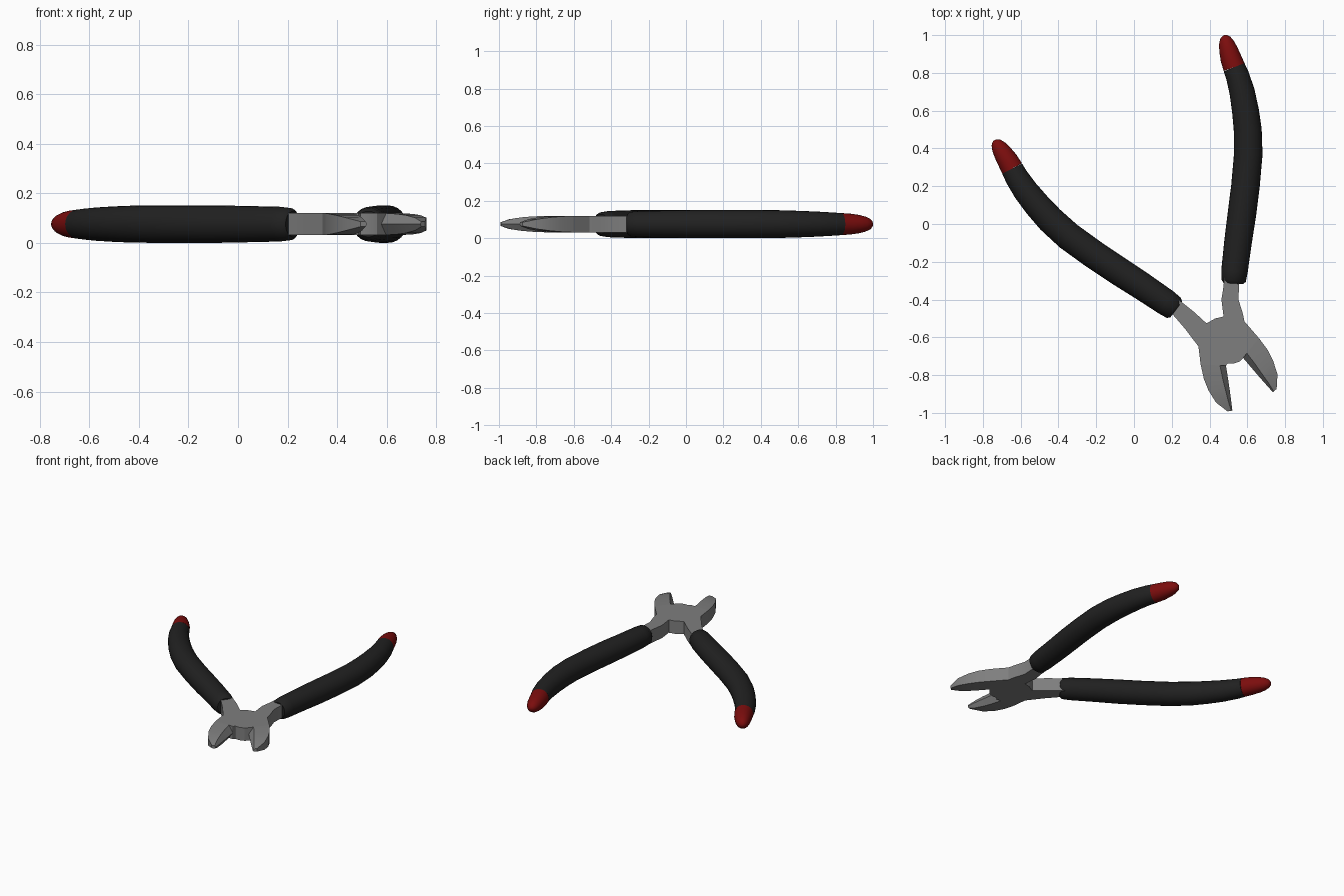
import bpy, bmesh, math
from mathutils import Vector

if "Cube" in bpy.data.objects:
    bpy.data.objects.remove(bpy.data.objects["Cube"])

ZC = 0.0755                                  # mid height of the whole tool
PIVOT = Vector((0.48, -0.615))
AXIS = Vector((-0.4155, 0.9096)).normalized()  # symmetry line of the open tool


def mat(name, rgb):
    m = bpy.data.materials.new(name)
    m.diffuse_color = (*rgb, 1)
    m.use_nodes = True
    m.node_tree.nodes["Principled BSDF"].inputs["Base Color"].default_value = m.diffuse_color
    return m


STEEL = mat("steel grey", (0.21, 0.21, 0.21))
BLACK = mat("grip black", (0.015, 0.015, 0.015))
RED = mat("tip red", (0.2, 0.004, 0.004))


def place(x, y, flip):
    """Reflect a plan point across the symmetry line when flip is set."""
    p = Vector((x, y))
    if flip:
        v = p - PIVOT
        p = PIVOT + 2 * v.dot(AXIS) * AXIS - v
    return p


def finish(name, bm, material, angle=30):
    bmesh.ops.recalc_face_normals(bm, faces=bm.faces)
    me = bpy.data.meshes.new(name)
    bm.to_mesh(me)
    bm.free()
    ob = bpy.data.objects.new(name, me)
    bpy.context.collection.objects.link(ob)
    me.materials.append(material)
    bpy.ops.object.select_all(action='DESELECT')
    ob.select_set(True)
    bpy.context.view_layer.objects.active = ob
    bpy.ops.object.shade_smooth_by_angle(angle=math.radians(angle))
    return ob


def loft(name, rings, material, angle=30):
    """Bridge equal-sized rings of points and cap both ends."""
    bm = bmesh.new()
    vs = [[bm.verts.new(p) for p in r] for r in rings]
    n = len(rings[0])
    for a, b in zip(vs, vs[1:]):
        for i in range(n):
            j = (i + 1) % n
            bm.faces.new((a[i], a[j], b[j], b[i]))
    bm.faces.new(vs[0])
    bm.faces.new(vs[-1])
    return finish(name, bm, material, angle)


def tube(name, path, flip, material, sides=24):
    """Round tube along plan points (x, y, radius)."""
    pts = [place(x, y, flip) for x, y, r in path]
    rings = []
    for i, p in enumerate(pts):
        t = (pts[min(i + 1, len(pts) - 1)] - pts[max(i - 1, 0)]).normalized()
        nrm = Vector((-t.y, t.x))
        r = path[i][2]
        ring = []
        for k in range(sides):
            a = 2 * math.pi * k / sides
            q = p + nrm * r * math.cos(a)
            ring.append((q.x, q.y, ZC + r * math.sin(a)))
        rings.append(ring)
    return loft(name, rings, material, 40)


# grip: rounded lower end, gentle outward bow, then a coloured tip
GRIP = [(.526, -.315, .052), (.527, -.30, .065), (.532, -.25, .07), (.55, -.1, .073),
        (.571, .05, .0755), (.590, .2, .0755), (.605, .37, .0755), (.602, .50, .074),
        (.590, .60, .071), (.572, .70, .067), (.548, .785, .062), (.530, .83, .059)]
TIP = [(.530, .83, .059), (.512, .88, .0555), (.499, .925, .049), (.489, .96, .040),
       (.483, .985, .028), (.481, .996, .015), (.480, 1.0, .004)]

# jaw stations: outer x, y, inner (cutting edge) x, y, half height, bevel width
JAW = [(.353, -.745, .487, -.75, .044, .032), (.370, -.82, .498, -.82, .041, .028),
       (.394, -.88, .507, -.88, .036, .022), (.434, -.945, .515, -.94, .026, .015),
       (.495, -.992, .521, -.988, .010, .006)]

for side, flip in (("right", False), ("left", True)):
    tube(side + "_grip", GRIP, flip, BLACK)
    tube(side + "_grip_tip", TIP, flip, RED)

    # cutting jaw with its inner side ground to an edge at mid height
    rings = []
    for ox, oy, ix, iy, h, w in JAW:
        o, e = place(ox, oy, flip), place(ix, iy, flip)
        b = e + (o - e).normalized() * w
        rings.append([(o.x, o.y, ZC + h), (b.x, b.y, ZC + h), (e.x, e.y, ZC),
                      (b.x, b.y, ZC - h), (o.x, o.y, ZC - h)])
    loft(("left" if not flip else "right") + "_jaw", rings, STEEL, 25)

# head plate: both stems and the joint, flush on both faces
HEAD = [(.478, -.28), (.474, -.33), (.463, -.40), (.474, -.49), (.43, -.50), (.384, -.526),
        (.315, -.463), (.228, -.394), (.176, -.455), (.204, -.478), (.268, -.552), (.341, -.648),
        (.353, -.745), (.487, -.75), (.495, -.738), (.53, -.738), (.56, -.728), (.578, -.709),
        (.661, -.604), (.585, -.516), (.575, -.47), (.553, -.40), (.558, -.28)]
bm = bmesh.new()
face = bm.faces.new([bm.verts.new((x, y, ZC - .044)) for x, y in HEAD])
ext = bmesh.ops.extrude_face_region(bm, geom=[face])
bmesh.ops.translate(bm, vec=(0, 0, .088),
                    verts=[g for g in ext["geom"] if isinstance(g, bmesh.types.BMVert)])
finish("joint_head", bm, STEEL, 20)
